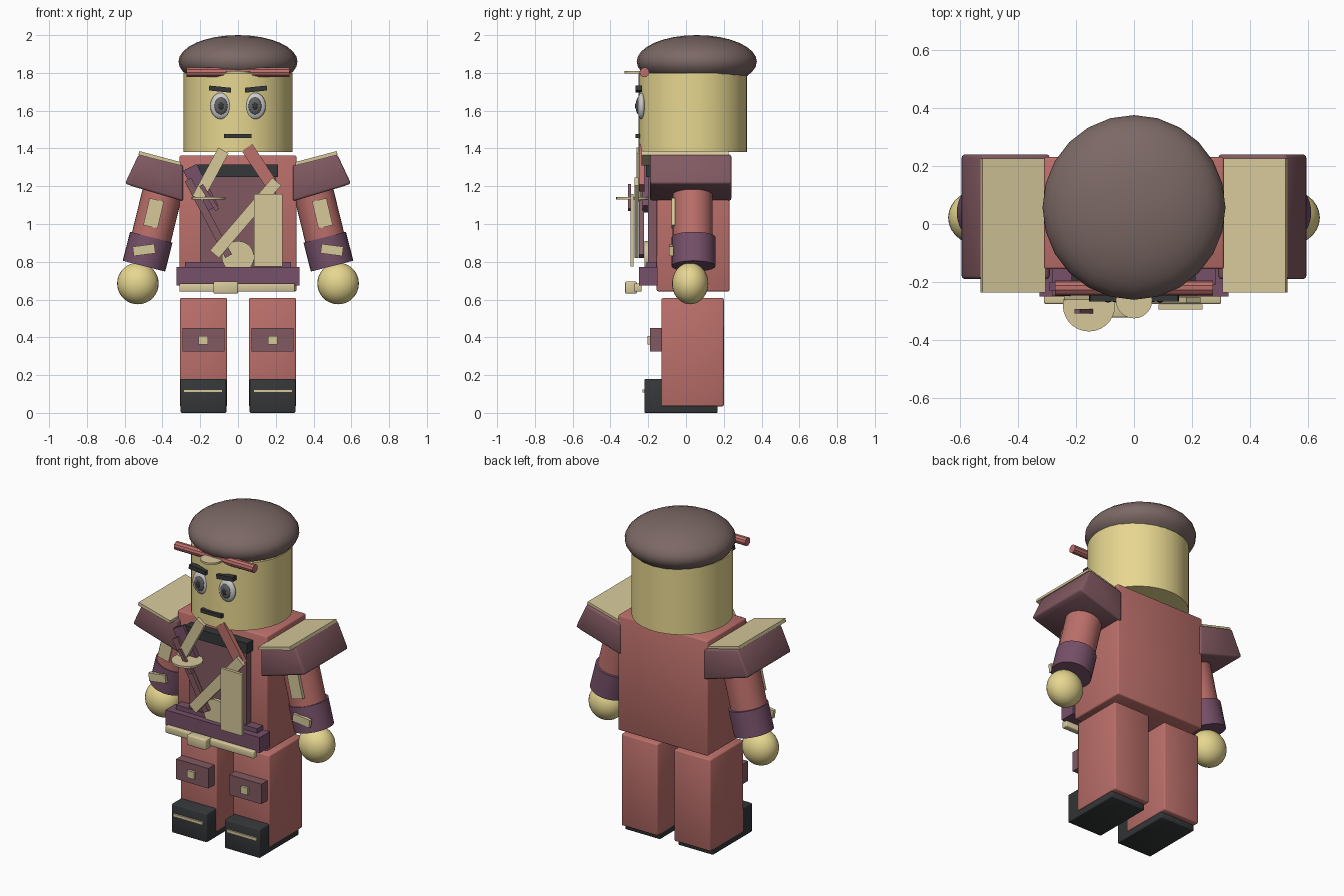
import bpy, bmesh, math
from mathutils import Vector

if "Cube" in bpy.data.objects:
    bpy.data.objects.remove(bpy.data.objects["Cube"])

COL = {"skin": (.80, .68, .28), "red": (.50, .16, .145), "tan": (.68, .58, .33),
       "plum": (.22, .10, .12), "violet": (.18, .08, .14), "brown": (.20, .14, .13),
       "dark": (.035, .038, .04), "white": (.85, .85, .85), "grey": (.12, .12, .12)}
MAT = {}
for key, c in COL.items():
    MAT[key] = bpy.data.materials.new(key)
    MAT[key].diffuse_color = (*c, 1)


def finish(ob, name, mat, bevel=0, angle=35):
    ob.name = name
    ob.data.materials.append(MAT[mat])
    bpy.context.view_layer.objects.active = ob
    ob.select_set(True)
    if bevel:
        m = ob.modifiers.new("Bevel", 'BEVEL')
        m.width, m.segments = bevel, 2
        bpy.ops.object.modifier_apply(modifier=m.name)
    bpy.ops.object.shade_smooth_by_angle(angle=math.radians(angle))
    return ob


def box(name, x, y, z, mat, bevel=0):
    """Box from (min, max) ranges."""
    bpy.ops.mesh.primitive_cube_add(size=1, location=[sum(r) / 2 for r in (x, y, z)])
    ob = bpy.context.object
    for v in ob.data.vertices:
        v.co = [v.co[i] * (r[1] - r[0]) for i, r in enumerate((x, y, z))]
    return finish(ob, name, mat, bevel, 60)


def bar(name, p0, p1, width, y, depth, mat):
    """Flat strap between two (x, z) points on the front."""
    dx, dz = p1[0] - p0[0], p1[1] - p0[1]
    h = math.hypot(dx, dz)
    ob = box(name, (-width / 2, width / 2), (-depth / 2, depth / 2), (-h / 2, h / 2), mat)
    ob.location = ((p0[0] + p1[0]) / 2, y, (p0[1] + p1[1]) / 2)
    ob.rotation_euler = (0, math.atan2(dx, dz), 0)
    return ob


def rod(name, p0, p1, r, mat, sides=32):
    a, b = Vector(p0), Vector(p1)
    bpy.ops.mesh.primitive_cylinder_add(vertices=sides, radius=r, depth=(b - a).length,
                                        location=(a + b) / 2)
    ob = bpy.context.object
    ob.rotation_euler = Vector((0, 0, 1)).rotation_difference(b - a).to_euler()
    return finish(ob, name, mat)


def ball(name, loc, size, mat, seg=24, rings=16, floor=None):
    bpy.ops.mesh.primitive_uv_sphere_add(segments=seg, ring_count=rings, radius=1, location=loc)
    ob = bpy.context.object
    for v in ob.data.vertices:
        v.co = [v.co[i] * size[i] for i in range(3)]
        if floor is not None:
            v.co.z = max(v.co.z, floor - loc[2])
    return finish(ob, name, mat)


def prism(name, pts, y0, y1, mat, bevel=0):
    """Extrude an (x, z) outline along y."""
    bm = bmesh.new()
    f = bm.faces.new([bm.verts.new((x, y0, z)) for x, z in pts])
    ext = bmesh.ops.extrude_face_region(bm, geom=[f])
    bmesh.ops.translate(bm, vec=(0, y1 - y0, 0),
                        verts=[g for g in ext["geom"] if isinstance(g, bmesh.types.BMVert)])
    bmesh.ops.recalc_face_normals(bm, faces=bm.faces)
    me = bpy.data.meshes.new(name)
    bm.to_mesh(me)
    bm.free()
    ob = bpy.data.objects.new(name, me)
    bpy.context.collection.objects.link(ob)
    return finish(ob, name, mat, bevel, 60)


# Head and hair
rod("head", (0, .036, 1.38), (0, .036, 1.80), .288, "skin", 40)
ball("hair", (0, .057, 1.86), (.315, .318, .14), "brown", 24, 16, floor=1.78)
rod("headband", (-.272, -.22, 1.803), (.272, -.22, 1.803), .026, "red", 10)
rod("headband_disc", (0, -.262, 1.798), (0, -.262, 1.81), .063, "tan", 24)
box("mouth", (-.073, .071), (-.268, -.235), (1.455, 1.477), "dark")

# Torso and chest panel
box("torso", (-.31, .31), (-.155, .23), (.643, 1.362), "red", .008)
box("chest_panel", (-.20, .20), (-.20, -.14), (.77, 1.30), "plum")
box("collar", (-.215, .212), (-.212, -.15), (1.25, 1.315), "dark")

# Straps and chest ornaments
bar("wide_side_strap", (-.255, 1.30), (-.14, 1.08), .08, -.215, .03, "violet")
bar("thin_side_strap", (-.265, 1.235), (-.05, .83), .04, -.235, .025, "plum")
bar("left_lapel", (-.077, 1.39), (-.214, 1.135), .062, -.25, .025, "tan")
bar("right_lapel", (.048, 1.405), (.19, 1.19), .066, -.235, .03, "red")
bar("cross_strap", (.205, 1.225), (-.125, .84), .062, -.262, .02, "tan")
box("hanging_panel", (.085, .235), (-.295, -.277), (.775, 1.16), "tan")
rod("chest_disc", (-.155, -.28, 1.13), (-.155, -.28, 1.142), .09, "tan", 28)
bar("chest_pin", (-.195, 1.205), (-.11, 1.075), .022, -.30, .016, "plum")
rod("belly_disc", (0, -.22, .825), (0, -.19, .825), .085, "tan", 28)

# Belt
box("upper_sash", (-.28, .28), (-.21, -.14), (.73, .80), "violet")
box("sash", (-.325, .325), (-.25, -.15), (.675, .772), "violet")
box("belt", (-.31, .30), (-.275, -.235), (.642, .685), "tan", .005)
box("buckle", (-.13, 0), (-.322, -.26), (.632, .695), "tan", .006)

for s, side in ((-1, "left"), (1, "right")):
    def span(a, b):
        return tuple(sorted((s * a, s * b)))

    # Eyes and brows
    x = s * .09
    ball(side + "_eye", (x, -.235, 1.625), (.057, .024, .07), "white")
    ball(side + "_iris", (x, -.252, 1.625), (.035, .014, .045), "grey")
    ball(side + "_pupil", (x, -.262, 1.625), (.015, .008, .02), "dark", 16, 8)
    bar(side + "_brow", (s * .037, 1.708), (s * .153, 1.72), .026, -.25, .035, "dark")

    # Shoulder pad with top plate
    prism(side + "_shoulder_pad", [(s * .29, 1.31), (s * .525, 1.37), (s * .598, 1.215),
                                   (s * .56, 1.20), (s * .29, 1.12)], -.19, .24, "plum", .012)
    prism(side + "_shoulder_plate", [(s * .305, 1.31), (s * .305, 1.328), (s * .522, 1.386),
                                     (s * .528, 1.366)], -.235, .225, "tan")

    # Arm, cuff, patches and hand
    rod(side + "_arm", (s * .38, .035, 1.25), (s * .478, .035, .85), .106, "red")
    rod(side + "_cuff", (s * .459, .04, .93), (s * .498, .04, .777), .116, "violet")
    bar(side + "_arm_patch", (s * .43, 1.128), (s * .464, .985), .078, -.068, .02, "tan")
    bar(side + "_cuff_patch", (s * .44, .87), (s * .555, .855), .05, -.078, .022, "tan")
    ball(side + "_hand", (s * .53, .022, .685), (.11, .096, .11), "skin", 28, 18)

    # Leg, knee pad and shoe
    box(side + "_leg", span(.057, .308), (-.13, .20), (.035, .608), "red", .008)
    box(side + "_knee_pad", span(.072, .295), (-.19, -.125), (.325, .45), "plum")
    box(side + "_knee_stud", span(.16, .21), (-.205, -.18), (.363, .408), "tan")
    box(side + "_shoe", span(.062, .304), (-.22, .168), (0, .18), "dark", .006)
    box(side + "_shoe_stripe", span(.083, .288), (-.23, -.21), (.107, .125), "tan")

for m in bpy.data.materials:
    if m.users and not m.is_grease_pencil:
        m.use_nodes = True
        m.node_tree.nodes["Principled BSDF"].inputs["Base Color"].default_value = m.diffuse_color
